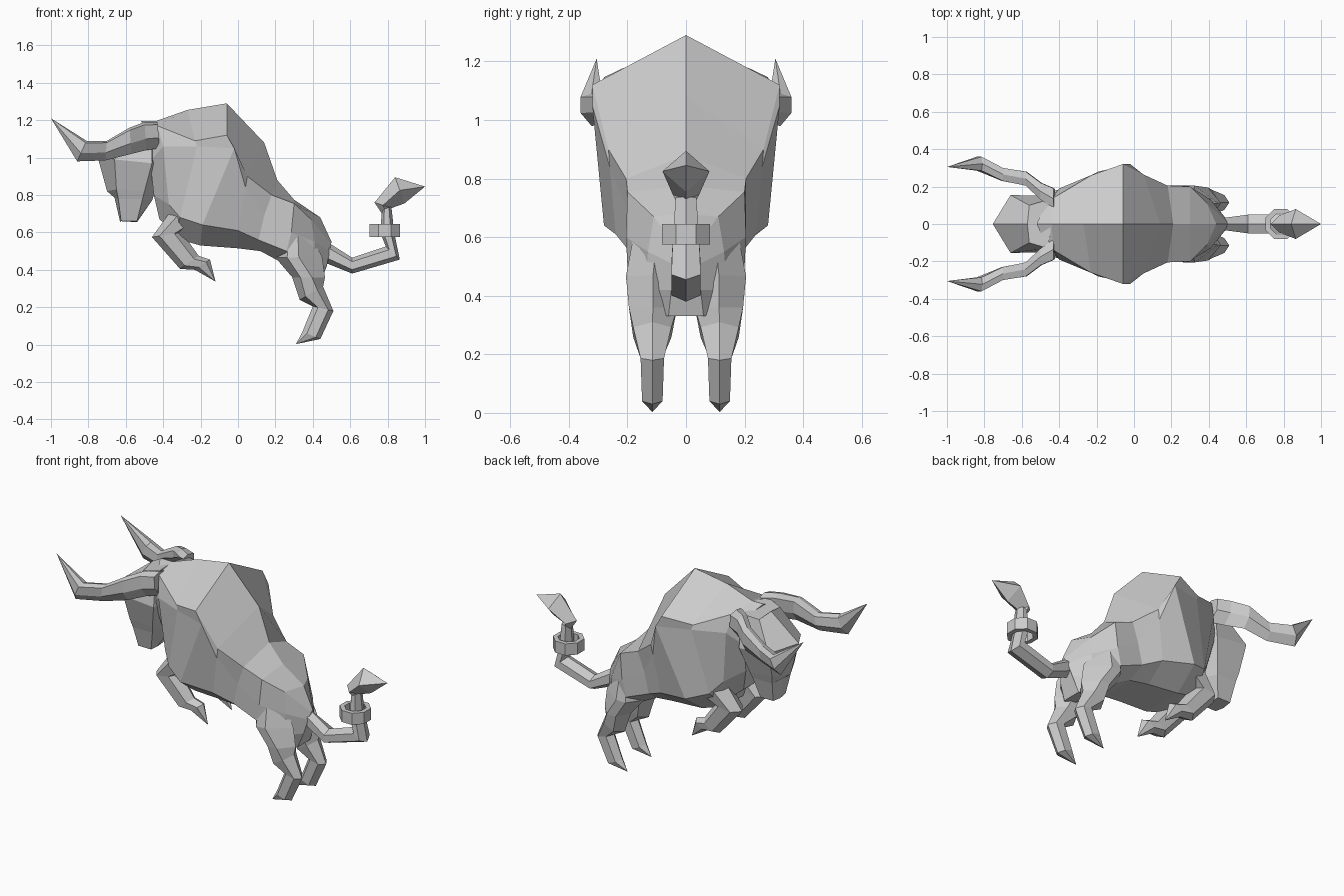
import bpy, bmesh, math


def finish(bm, name):
    """Turn a bmesh into a linked object with clean normals."""
    bmesh.ops.remove_doubles(bm, verts=bm.verts, dist=0.001)
    bmesh.ops.recalc_face_normals(bm, faces=bm.faces)
    me = bpy.data.meshes.new(name)
    bm.to_mesh(me)
    bm.free()
    ob = bpy.data.objects.new(name, me)
    bpy.context.collection.objects.link(ob)
    return ob


def loft(name, rings, mirror=False):
    """Skin matching closed rings, cap both ends, optionally mirror across y."""
    bm = bmesh.new()
    loops = [[bm.verts.new(p) for p in ring] for ring in rings]
    n = len(loops[0])
    for a, b in zip(loops, loops[1:]):
        for i in range(n):
            j = (i + 1) % n
            bm.faces.new((a[i], a[j], b[j], b[i]))
    bm.faces.new(loops[0])
    bm.faces.new(loops[-1])
    ob = finish(bm, name)
    if mirror:
        m = ob.modifiers.new("mirror", 'MIRROR')
        m.use_axis = (False, True, False)
        m.use_mirror_merge = False


def whole(half):
    """Complete a half ring (centre-line points have y = 0)."""
    return half + [(x, -y, z) for x, y, z in reversed(half) if y > 0]


def section(ax, az, bx, bz, y0, y1, fr=(0.25, 0.75)):
    """Ridged limb section between edge points a and b, from inner y0 to outer y1."""
    mid = (y0 + y1) / 2
    side = lambda y, f: (ax + (bx - ax) * f, y, az + (bz - az) * f)
    return ([side(mid, 0)] + [side(y1, f) for f in fr]
            + [side(mid, 1)] + [side(y0, f) for f in reversed(fr)])


# Body: half rings from throat to rump
body = [
    [(-.52, 0, 1.195), (-.48, .09, 1.15), (-.47, .12, .98), (-.45, .07, .80), (-.42, .05, .67)],
    [(-.44, 0, 1.195), (-.43, .14, 1.17), (-.40, .19, 1.06), (-.37, .17, .75), (-.36, .09, .62)],
    [(-.27, 0, 1.255), (-.23, .26, 1.09), (-.22, .265, 1.06), (-.31, .22, .68), (-.34, .11, .57)],
    [(-.06, 0, 1.29), (-.06, .32, 1.12), (-.02, .32, 1.05), (-.19, .28, .64), (-.20, .13, .53)],
    [(.14, 0, 1.08), (.05, .265, .90), (.04, .26, .84), (.0, .24, .61), (0, .12, .515)],
    [(.21, 0, .88), (.18, .205, .80), (.14, .20, .69), (.11, .20, .56), (.12, .11, .50)],
    [(.30, 0, .775), (.30, .20, .755), (.285, .205, .60), (.26, .20, .50), (.25, .10, .43)],
    [(.44, 0, .68), (.39, .11, .67), (.41, .13, .55), (.40, .14, .42), (.38, .12, .33)],
    [(.50, 0, .55), (.498, .01, .54), (.49, .03, .50), (.475, .05, .42), (.44, .06, .33)],
]
loft("body", [whole(r) for r in body])

# Head: half rings from poll down to muzzle
head = [
    [(-.57, 0, 1.165), (-.56, .10, 1.15), (-.46, .13, 1.17), (-.44, 0, 1.19)],
    [(-.755, 0, 1.02), (-.66, .155, .99), (-.46, .15, .97), (-.40, 0, .97)],
    [(-.70, 0, .82), (-.65, .105, .83), (-.50, .105, .82), (-.45, 0, .80)],
    [(-.66, 0, .785), (-.64, .09, .78), (-.51, .09, .78), (-.46, 0, .77)],
    [(-.63, 0, .655), (-.625, .06, .66), (-.54, .06, .66), (-.54, 0, .655)],
]
loft("head", [whole(r) for r in head])

# Horns
horn = [(-.43, 1.19, -.42, 1.05, .08, .19), (-.50, 1.19, -.49, 1.04, .13, .22),
        (-.58, 1.16, -.57, 1.02, .205, .28), (-.70, 1.09, -.71, .985, .23, .30),
        (-.81, 1.09, -.86, .98, .285, .36), (-1, 1.21, -1, 1.21, .305, .305)]
loft("horns", [section(*s, fr=(.1, .6)) for s in horn], True)

# Front legs, tucked back
front = [(-.37, .70, -.20, .64, .05, .20), (-.46, .575, -.30, .60, .06, .18),
         (-.31, .405, -.21, .475, .075, .16), (-.23, .40, -.15, .455, .08, .15),
         (-.12, .337, -.12, .337, .115, .115)]
loft("front_legs", [section(*s) for s in front], True)

# Hind legs: thigh tapers into the rump
hind = [(.23, .60, .38, .60, .02, .18, (.3, .6)), (.20, .465, .45, .47, .02, .205, (.25, .5)),
        (.29, .36, .465, .36, .03, .195, (.25, .6)), (.33, .24, .455, .31, .05, .18),
        (.40, .205, .51, .18, .075, .155), (.345, .07, .44, .03, .08, .15),
        (.31, .003, .31, .003, .115, .115)]
loft("hind_legs", [section(*s) for s in hind], True)

# Tail and pointed tuft
tail = [(.46, .56, .46, .44, -.03, .03), (.61, .465, .61, .38, -.05, .05),
        (.79, .525, .865, .455, -.05, .05), (.76, .60, .835, .60, -.045, .045),
        (.77, .72, .82, .74, -.035, .035)]
loft("tail", [section(*s) for s in tail])
tuft = [(.77, .70, .81, .73, -.03, .03), (.73, .76, .82, .73, -.045, .045),
        (.84, .895, .89, .755, -.08, .08), (1, .845, 1, .845, 0, 0)]
loft("tail_tuft", [section(*s, fr=(.5,)) for s in tuft])

# Octagonal ring on the tail
outline = [(.06, .575), (.088, .575), (.088, .645), (.06, .645)]
bm = bmesh.new()
turns = []
for k in range(8):
    a = math.radians(22.5 + 45 * k)
    turns.append([bm.verts.new((.785 + r * math.cos(a), r * math.sin(a), z)) for r, z in outline])
for k in range(8):
    p, q = turns[k], turns[(k + 1) % 8]
    for i in range(4):
        bm.faces.new((p[i], q[i], q[(i + 1) % 4], p[(i + 1) % 4]))
finish(bm, "tail_ring")
